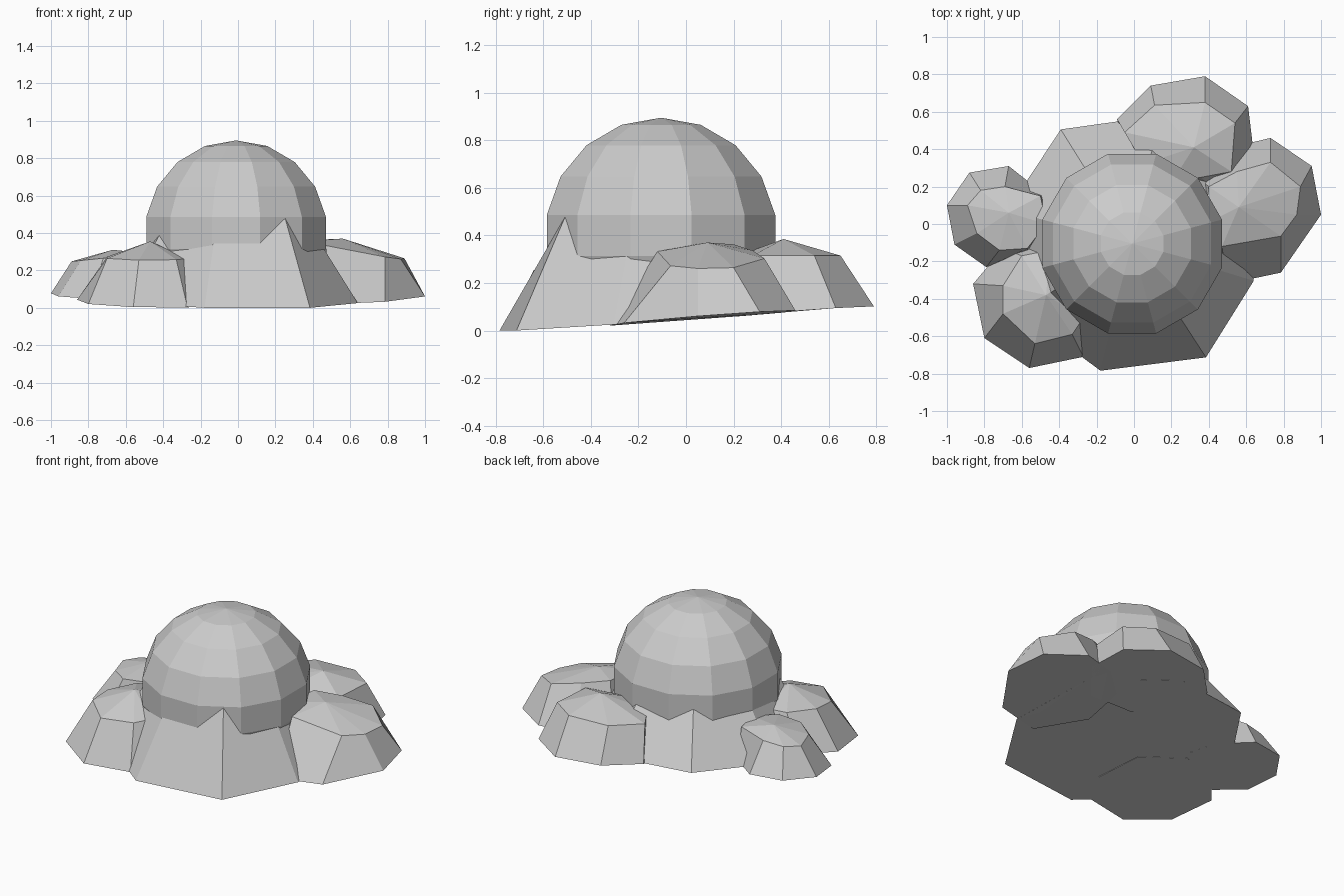
import bpy, bmesh
from math import cos, sin, radians

if "Cube" in bpy.data.objects:
    bpy.data.objects.remove(bpy.data.objects["Cube"])

CX, CY = -0.01, -0.105  # dome axis


def ground(x, y):
    """Shared underside: flat at the front, rising gently to the back."""
    return max(0.0, 0.05 + 0.075 * y - 0.02 * x + 0.045 * max(0, x - 0.4))


def add_mesh(name, bm):
    bmesh.ops.recalc_face_normals(bm, faces=bm.faces)
    mesh = bpy.data.meshes.new(name)
    bm.to_mesh(mesh)
    bm.free()
    obj = bpy.data.objects.new(name, mesh)
    bpy.context.collection.objects.link(obj)


def rock(name, outline, shoulder, apex):
    """Faceted boulder: bottom outline, shoulder ring, and a fan to the apex."""
    bm = bmesh.new()
    low = [bm.verts.new((x, y, ground(x, y))) for x, y in outline]
    high = [bm.verts.new(p) for p in shoulder]
    tip = bm.verts.new(apex)
    bm.faces.new(low[::-1])
    n = len(low)
    for i in range(n):
        j = (i + 1) % n
        bm.faces.new((low[i], low[j], high[j], high[i]))
        bm.faces.new((high[i], high[j], tip))
    add_mesh(name, bm)


def side_rock(name, outline, shoulder, apex, z, gx=0.0, gy=0.0):
    """Boulder whose shoulder lies on a plane of height z at the apex, slope gx, gy."""
    ring = [(x, y, z + gx * (x - apex[0]) + gy * (y - apex[1])) for x, y in shoulder]
    rock(name, outline, ring, apex)


# Dome boulder, with the buried lower part removed
bpy.ops.mesh.primitive_uv_sphere_add(segments=12, ring_count=9, radius=0.505,
                                     location=(CX, CY, 0.40),
                                     rotation=(0, 0, radians(15)))
dome = bpy.context.object
dome.name = "dome_boulder"
dome.scale.z = 0.98
bm = bmesh.new()
bm.from_mesh(dome.data)
bmesh.ops.delete(bm, geom=[v for v in bm.verts if v.co.z < -0.3], context='VERTS')
bm.to_mesh(dome.data)
bm.free()

# Central base: eight sided, (angle, bottom radius, top radius, top height)
base = [(-149, 0.70, 0.43, 0.47), (-104, 0.70, 0.42, 0.47), (-57, 0.725, 0.48, 0.48),
        (-17, 0.68, 0.39, 0.47), (30, 0.68, 0.40, 0.45), (78, 0.70, 0.42, 0.45),
        (122, 0.72, 0.42, 0.47), (165, 0.69, 0.42, 0.45)]


def polar(a, r):
    return CX + r * cos(radians(a)), CY + r * sin(radians(a))


rock("base_rock", [polar(a, r) for a, r, _, _ in base],
     [(*polar(a, t), z) for a, _, t, z in base], (CX, CY, 0.5))

# Surrounding boulders
side_rock("right_rock",
          [(0.785, -0.26), (1.0, 0.05), (0.95, 0.31), (0.73, 0.46),
           (0.52, 0.41), (0.34, 0.25), (0.30, -0.05), (0.50, -0.32)],
          [(0.785, -0.065), (0.87, 0.05), (0.89, 0.20), (0.73, 0.33),
           (0.55, 0.28), (0.40, 0.20), (0.38, 0.0), (0.47, -0.12)],
          (0.56, 0.09, 0.37), 0.325, -0.2, 0.05)
side_rock("back_rock",
          [(0.61, 0.63), (0.38, 0.79), (0.09, 0.74), (-0.09, 0.56),
           (-0.05, 0.30), (0.15, 0.15), (0.45, 0.15), (0.64, 0.38)],
          [(0.54, 0.54), (0.38, 0.65), (0.11, 0.635), (-0.05, 0.49),
           (0.05, 0.32), (0.20, 0.22), (0.36, 0.25), (0.52, 0.28)],
          (0.32, 0.41, 0.385), 0.315)
side_rock("left_rock",
          [(-0.67, 0.31), (-0.88, 0.275), (-1.0, 0.10), (-0.96, -0.11),
           (-0.79, -0.23), (-0.56, -0.16), (-0.42, 0.0), (-0.48, 0.16)],
          [(-0.69, 0.20), (-0.82, 0.18), (-0.89, 0.10), (-0.84, -0.05),
           (-0.72, -0.14), (-0.57, -0.13), (-0.47, 0.0), (-0.50, 0.15)],
          (-0.67, 0.06, 0.31), 0.27, 0.1)
side_rock("front_left_rock",
          [(-0.86, -0.32), (-0.80, -0.61), (-0.56, -0.77), (-0.27, -0.71),
           (-0.15, -0.50), (-0.20, -0.20), (-0.45, -0.05), (-0.70, -0.13)],
          [(-0.70, -0.33), (-0.70, -0.48), (-0.53, -0.64), (-0.33, -0.59),
           (-0.27, -0.50), (-0.28, -0.25), (-0.45, -0.14), (-0.60, -0.17)],
          (-0.47, -0.38, 0.355), 0.27, 0.0, 0.06)
